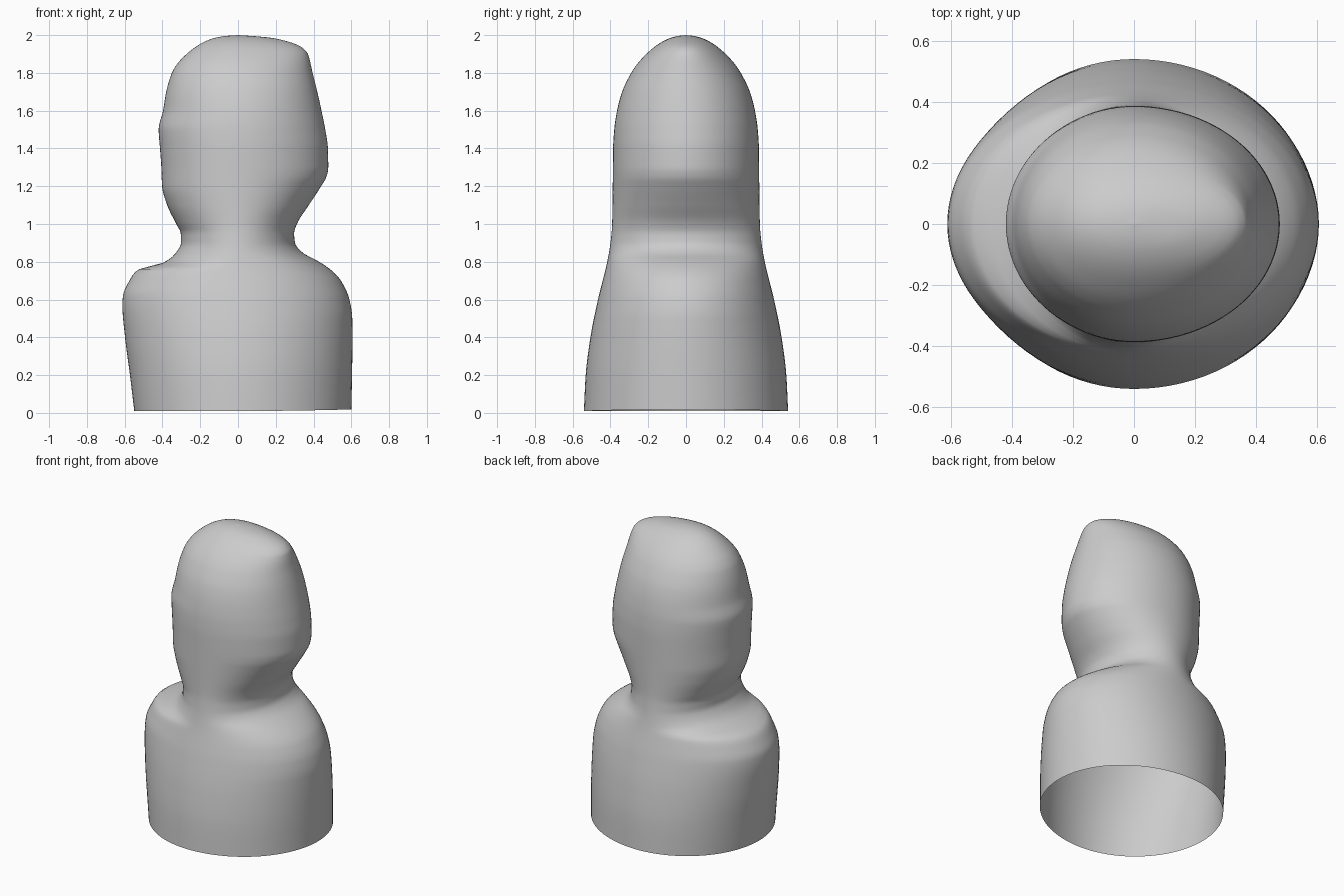
import bpy, bmesh, math

if "Cube" in bpy.data.objects:
    bpy.data.objects.remove(bpy.data.objects["Cube"])

# Silhouette curves as (height, half-width): right, left, and front/back
RIGHT = [(0.0, .60), (.4, .606), (.5, .605), (.6, .59), (.7, .545), (.75, .50), (.8, .43),
         (.85, .34), (.9, .302), (.95, .297), (1.0, .312), (1.1, .375), (1.2, .44), (1.25, .468),
         (1.3, .478), (1.4, .476), (1.5, .462), (1.6, .442), (1.7, .42), (1.8, .395),
         (1.9, .37), (1.93, .345), (1.95, .31), (1.97, .25), (1.985, .18), (1.995, .08), (2.0, 0)]
LEFT = [(0.0, .548), (.2, .572), (.4, .598), (.57, .612), (.62, .609), (.7, .575), (.75, .54),
        (.768, .505), (.78, .45), (.8, .385), (.85, .327), (.9, .302), (.95, .303), (1.0, .327),
        (1.1, .375), (1.2, .402), (1.3, .406), (1.4, .413), (1.5, .42), (1.6, .397), (1.7, .38),
        (1.8, .35), (1.85, .32), (1.9, .272), (1.95, .205), (1.98, .14), (1.995, .07), (2.0, 0)]
DEPTH = [(0.0, .541), (.2, .531), (.4, .506), (.6, .466), (.8, .417), (.9, .40), (1.0, .391),
         (1.2, .388), (1.4, .386), (1.5, .38), (1.6, .365), (1.7, .338), (1.8, .29), (1.85, .256),
         (1.9, .21), (1.95, .15), (1.98, .095), (1.995, .045), (2.0, 0)]


def smooth_curve(pts):
    """Monotone cubic interpolation through the points."""
    n = len(pts)
    s = [(pts[i + 1][1] - pts[i][1]) / (pts[i + 1][0] - pts[i][0]) for i in range(n - 1)]
    m = [s[0]] + [2 * a * b / (a + b) if a * b > 0 else 0 for a, b in zip(s, s[1:])] + [s[-1]]

    def value(z):
        i = max(k for k in range(n - 1) if k == 0 or pts[k][0] <= z)
        h = pts[i + 1][0] - pts[i][0]
        t = (z - pts[i][0]) / h
        return ((2 * t**3 - 3 * t**2 + 1) * pts[i][1] + (t**3 - 2 * t**2 + t) * h * m[i]
                + (3 * t**2 - 2 * t**3) * pts[i + 1][1] + (t**3 - t**2) * h * m[i + 1])
    return value


right, left, depth = map(smooth_curve, (RIGHT, LEFT, DEPTH))
RINGS, SIDES = 160, 96
bm = bmesh.new()

# Loft of elliptical rings, split into a right and a left half, open at the base
rings = []
for r in range(RINGS):
    z = 2.0 - 1.99 * (1 - r / RINGS) ** 1.6
    ring = []
    for k in range(SIDES):
        a = 2 * math.pi * k / SIDES
        c = math.cos(a)
        x = c * (right(z) if c > 0 else left(z))
        # base edge dips very slightly at front and back
        lift = 0.009 * c * (c if c > 0 else 0) * max(0, 1 - z / .2)
        ring.append(bm.verts.new((x, depth(z) * math.sin(a), z + lift)))
    rings.append(ring)
for a, b in zip(rings, rings[1:]):
    for k in range(SIDES):
        j = (k + 1) % SIDES
        bm.faces.new((a[k], a[j], b[j], b[k]))

# Crown closing the top
tip = bm.verts.new((0, 0, 2.0))
for k in range(SIDES):
    bm.faces.new((rings[-1][k], rings[-1][(k + 1) % SIDES], tip))
for f in bm.faces:
    f.smooth = True

mesh = bpy.data.meshes.new("bust")
bm.to_mesh(mesh)
bm.free()
bpy.context.collection.objects.link(bpy.data.objects.new("bust", mesh))
